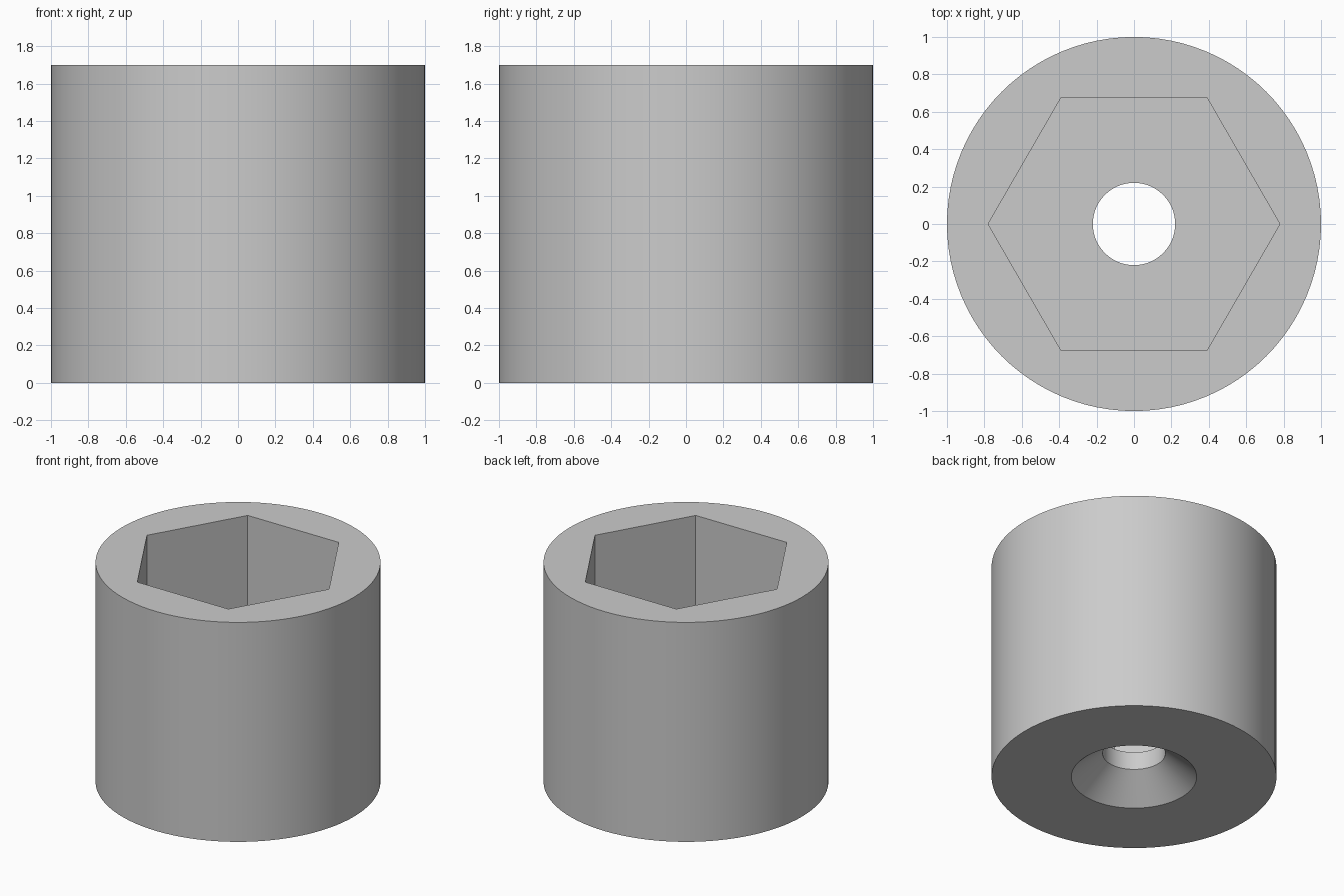
import bpy
import bmesh
import math

cube = bpy.data.objects.get("Cube")
if cube:
    bpy.data.objects.remove(cube, do_unlink=True)

SEGMENTS = 96  # multiple of six, so the hexagon corners fall on vertices
HEIGHT = 1.7
FLOOR_Z = 0.325
HOLE_RADIUS = 0.22
HEX_RADIUS = 0.78


def circle(radius):
    return lambda angle: radius


def hexagon(radius):
    apothem = radius * math.cos(math.pi / 6)
    return lambda angle: apothem / math.cos(angle % (math.pi / 3) - math.pi / 6)


def add_ring(bm, radius_at, z):
    ring = []
    for i in range(SEGMENTS):
        a = math.tau * i / SEGMENTS
        r = radius_at(a)
        ring.append(bm.verts.new((r * math.cos(a), r * math.sin(a), z)))
    return ring


# Closed loop of sections: outer wall, rim, hex socket, floor, bore, countersink
sections = [
    (circle(1.0), 0),
    (circle(1.0), HEIGHT),
    (hexagon(HEX_RADIUS), HEIGHT),
    (hexagon(HEX_RADIUS), FLOOR_Z),
    (circle(HOLE_RADIUS), FLOOR_Z),
    (circle(HOLE_RADIUS), 0.187),
    (circle(0.44), 0),
]

bm = bmesh.new()
rings = [add_ring(bm, shape, z) for shape, z in sections]
for lower, upper in zip(rings, rings[1:] + rings[:1]):
    for i in range(SEGMENTS):
        j = (i + 1) % SEGMENTS
        bm.faces.new((lower[i], lower[j], upper[j], upper[i]))
bmesh.ops.recalc_face_normals(bm, faces=bm.faces)

mesh = bpy.data.meshes.new("hex_socket_sleeve")
bm.to_mesh(mesh)
bm.free()
sleeve = bpy.data.objects.new("hex_socket_sleeve", mesh)
bpy.context.collection.objects.link(sleeve)

# Plain grey material
grey = bpy.data.materials.new("light_grey")
grey.use_nodes = True
colour = (0.6, 0.6, 0.6, 1)
grey.diffuse_color = colour
grey.node_tree.nodes["Principled BSDF"].inputs["Base Color"].default_value = colour
mesh.materials.append(grey)

# Smooth round walls, sharp rims and hexagon corners
bpy.ops.object.select_all(action="DESELECT")
sleeve.select_set(True)
bpy.context.view_layer.objects.active = sleeve
bpy.ops.object.shade_smooth_by_angle(angle=math.radians(30))
